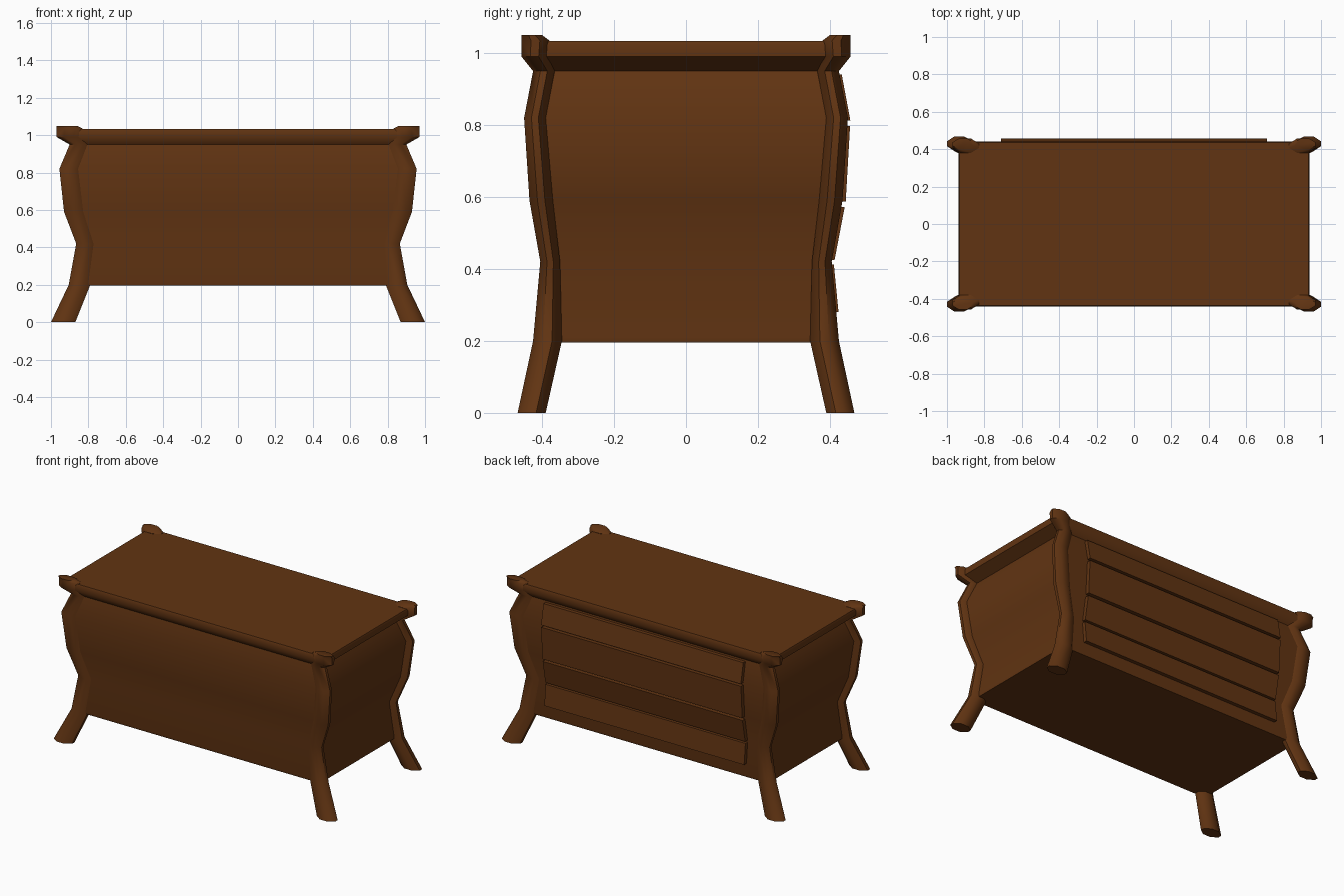
import bpy, bmesh

if "Cube" in bpy.data.objects:
    bpy.data.objects.remove(bpy.data.objects["Cube"])

wood = bpy.data.materials.new("dark brown wood")
wood.diffuse_color = (0.12, 0.034, 0.006, 1)
wood.use_nodes = True
wood.node_tree.nodes["Principled BSDF"].inputs["Base Color"].default_value = wood.diffuse_color

# z, outer x, outer y, inner x, inner y of the corner posts
POST = [(0, 1.0, .468, .87, .39), (.2, .905, .425, .79, .345),
        (.42, .865, .405, .77, .35), (.59, .93, .435, .82, .37),
        (.82, .955, .45, .85, .39), (.95, .90, .425, .80, .365),
        (.99, .97, .457, .84, .385), (1.035, .97, .457, .83, .38),
        (1.05, .97, .457, .86, .40)]


def loft(name, rings, angle=40):
    """Skin a stack of equal-length rings and cap both ends."""
    bm = bmesh.new()
    vs = [[bm.verts.new(p) for p in r] for r in rings]
    n = len(rings[0])
    for a, b in zip(vs, vs[1:]):
        for i in range(n):
            j = (i + 1) % n
            bm.faces.new((a[i], a[j], b[j], b[i]))
    bm.faces.new(vs[0][::-1])
    bm.faces.new(vs[-1])
    bmesh.ops.recalc_face_normals(bm, faces=bm.faces)
    me = bpy.data.meshes.new(name)
    bm.to_mesh(me)
    bm.free()
    ob = bpy.data.objects.new(name, me)
    bpy.context.collection.objects.link(ob)
    me.materials.append(wood)
    bpy.ops.object.select_all(action='DESELECT')
    ob.select_set(True)
    bpy.context.view_layer.objects.active = ob
    bpy.ops.object.shade_smooth_by_angle(angle=angle * 3.14159 / 180)
    return ob


def rect(x, y, z):
    return [(-x, -y, z), (x, -y, z), (x, y, z), (-x, y, z)]


def post_ring(z, ox, oy, ix, iy, sx, sy):
    """Chamfered eight-sided post section in one corner."""
    cx, cy = (ox - ix) * .3, (oy - iy) * .34
    pts = [(ix + cx, iy), (ox - cx, iy), (ox, iy + cy), (ox, oy - cy),
           (ox - cx, oy), (ix + cx, oy), (ix, oy - cy), (ix, iy + cy)]
    return [(x * sx, y * sy, z) for x, y in pts]


# swelling body between the posts, ending in the overhanging top
body = [rect(ox - .035, oy - .017, z) for z, ox, oy, _, _ in POST[2:7]]
body = [rect(.865, .402, .195), rect(.868, .406, .21)] + body
body += [rect(.937, .441, 1.02), rect(.932, .436, 1.033)]
loft("body", body)

# four corner posts running down into splayed feet
for sx, side in ((-1, "left"), (1, "right")):
    for sy, end in ((-1, "front"), (1, "back")):
        loft(f"{end}_{side}_post", [post_ring(*p, sx, sy) for p in POST], 50)

# four drawer fronts as tilted plates: bottom z, bottom y, top z, top y
DRAWERS = [(.28, .424, .413, .411), (.425, .413, .572, .441),
           (.588, .444, .797, .456), (.812, .457, .94, .433)]
for k, (z0, y0, z1, y1) in enumerate(DRAWERS):
    ring = [[(x, y0 - .035, z0), (x, y0, z0), (x, y1, z1), (x, y1 - .035, z1)]
            for x in (-.71, .71)]
    loft(f"drawer_{k + 1}", ring, 30)
